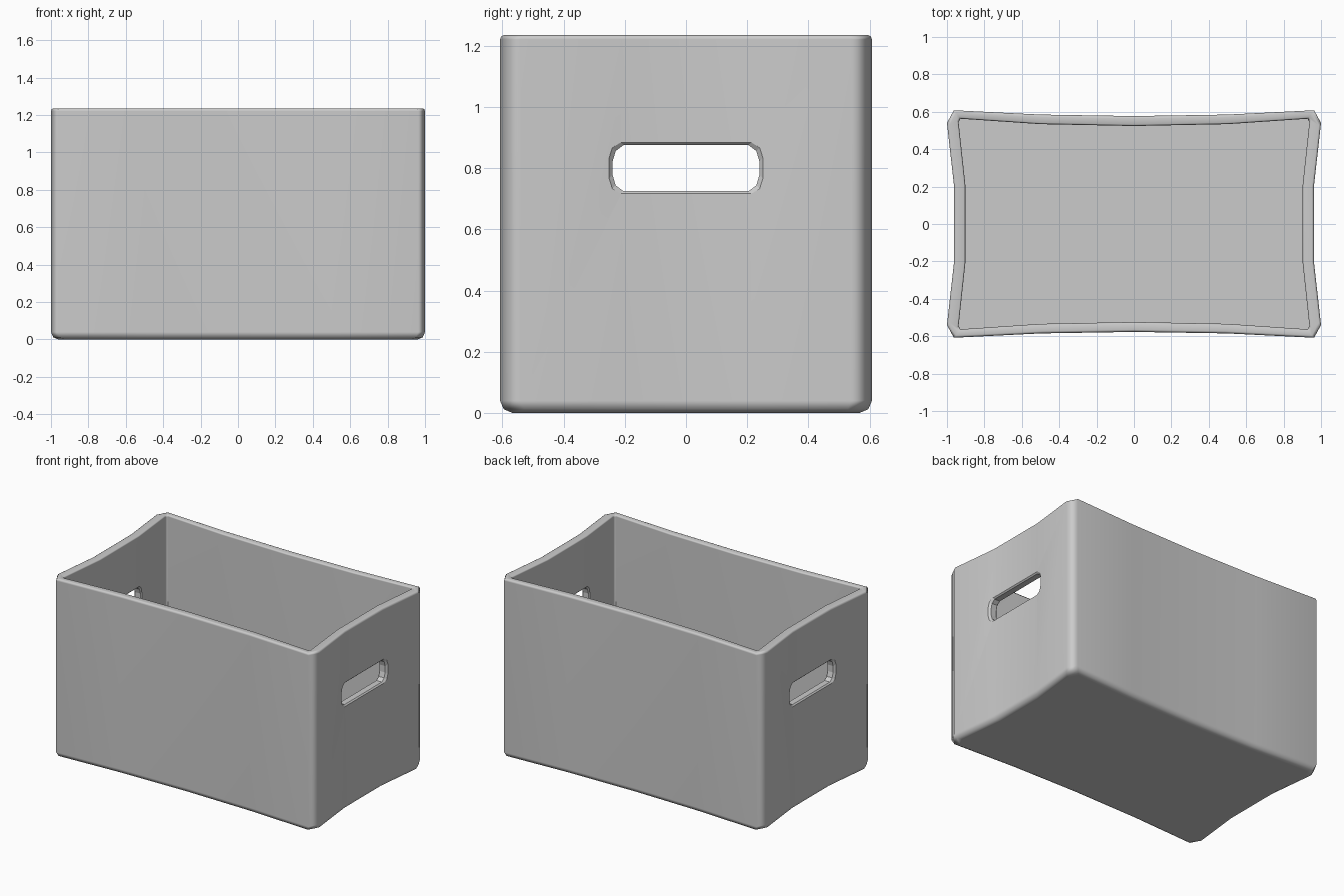
import bpy, bmesh, math

if "Cube" in bpy.data.objects:
    bpy.data.objects.remove(bpy.data.objects["Cube"])


def loft(name, rings):
    """Closed solid through rings of equal point count."""
    bm = bmesh.new()
    loops = [[bm.verts.new(p) for p in r] for r in rings]
    n = len(loops[0])
    for a, b in zip(loops, loops[1:]):
        for i in range(n):
            j = (i + 1) % n
            bm.faces.new((a[i], a[j], b[j], b[i]))
    bm.faces.new(loops[0])
    bm.faces.new(loops[-1])
    bmesh.ops.recalc_face_normals(bm, faces=bm.faces)
    me = bpy.data.meshes.new(name)
    bm.to_mesh(me)
    bm.free()
    ob = bpy.data.objects.new(name, me)
    bpy.context.collection.objects.link(ob)
    return ob


def mirror_quarter(q):
    """Quarter outline (from +x side to the y axis) to full loop."""
    half = q + [(-x, y) for x, y in reversed(q) if x > 1e-6]
    return half + [(-x, -y) for x, y in half]


def sgn(v):
    return (v > 1e-6) - (v < -1e-6)


def ring(outline, z, inset=0.0):
    return [(x - sgn(x) * inset, y - sgn(y) * inset, z) for x, y in outline]


# Crate shell: bowed walls, chamfered corners, soft base and rim
outer = mirror_quarter([(0.963, 0.21), (1.0, 0.54), (0.963, 0.608), (0.5, 0.585), (0, 0.577)])
inner = mirror_quarter([(0.902, 0.21), (0.938, 0.545), (0.928, 0.563), (0.5, 0.534), (0, 0.524)])
H = 1.235
crate = loft("crate", [
    ring(outer, 0.0, 0.04), ring(outer, 0.012, 0.012), ring(outer, 0.04),
    ring(outer, H - 0.014), ring(outer, H - 0.004, 0.004), ring(outer, H, 0.012),
    ring(inner, H, -0.008), ring(inner, H - 0.01), ring(inner, 0.05)])

# Handle slots: flared cutters give the softened edges
slot_q = [(0.24, 0.022), (0.23, 0.056), (0.205, 0.075)]
slot = slot_q + [(-y, z) for y, z in reversed(slot_q)]
slot += [(-y, -z) for y, z in slot]
for s, side in ((1, "right"), (-1, "left")):
    rings = []
    for x, grow in ((0.87, 0.03), (0.902, 0.01), (0.913, 0), (0.954, 0), (0.965, 0.01), (1.0, 0.03)):
        rings.append([(s * x, y + sgn(y) * grow, 0.8 + z + sgn(z) * grow) for y, z in slot])
    cutter = loft("slot_cutter_" + side, rings)
    cutter.hide_render = True
    cutter.hide_set(True)
    m = crate.modifiers.new("slot_" + side, 'BOOLEAN')
    m.operation = 'DIFFERENCE'
    m.solver = 'EXACT'
    m.object = cutter

# Smooth shading weighted to the large faces
for p in crate.data.polygons:
    p.use_smooth = True
bpy.context.view_layer.objects.active = crate
crate.select_set(True)
bpy.ops.object.shade_smooth_by_angle(angle=math.radians(60))
w = crate.modifiers.new("weighted", 'WEIGHTED_NORMAL')
w.keep_sharp = True
